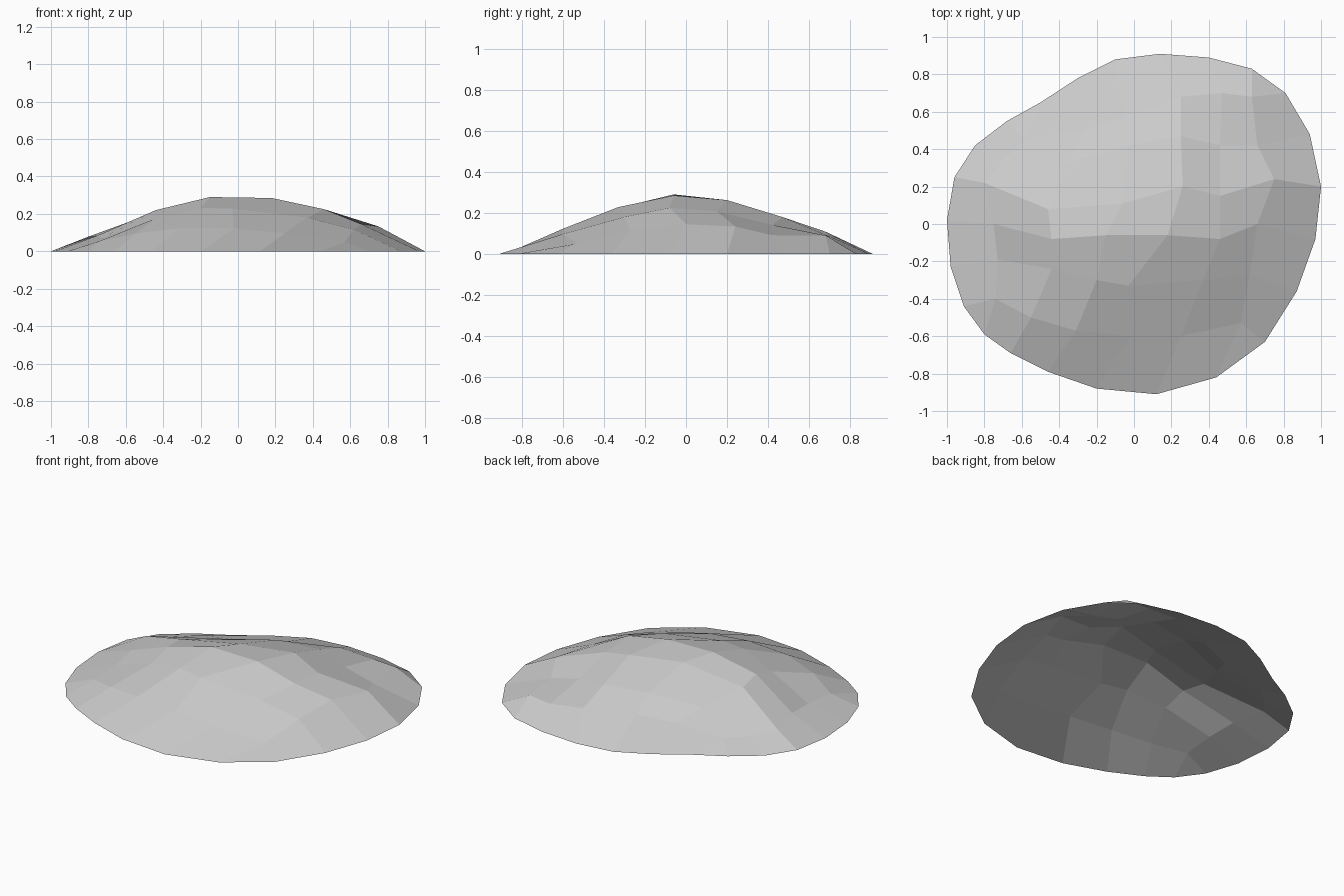
import bpy
import bmesh

# Remove the default cube if present
default_cube = bpy.data.objects.get("Cube")
if default_cube:
    bpy.data.objects.remove(default_cube, do_unlink=True)


def make_material(name, colour):
    material = bpy.data.materials.new(name)
    material.use_nodes = True
    material.diffuse_color = colour
    shader = material.node_tree.nodes["Principled BSDF"]
    shader.inputs["Base Color"].default_value = colour
    return material


# Contour lines running left to right across the mound, front to back,
# as plan points in hundredths; the end points lie on the ground rim
front_rim = [(-80, -59), (-66, -69), (-46, -79), (-20, -88), (12, -91), (44, -82)]
back_rim = [(-50, 65), (-30, 78), (-10, 88), (14, 91), (40, 89), (63, 83)]
slope_lines = [
    [(-91, -44), (-74, -40), (-55, -50), (-31, -57), (-2, -60), (25, -60), (57, -53), (70, -63)],
    [(-98, -23), (-73, -19), (-44, -24), (-20, -30), (-3, -33), (37, -30), (62, -27), (87, -36)],
    [(-100, 2), (-75, 0), (-44, -8), (-15, -6), (18, -6), (46, -8), (66, 0), (97, -8)],
    [(-96, 25), (-80, 22), (-46, 8), (-6, 11), (26, 20), (46, 15), (75, 24), (100, 20)],
    [(-85, 42), (-70, 34), (-35, 33), (-3, 42), (25, 47), (46, 42), (66, 42), (94, 48)],
    [(-68, 55), (-58, 45), (-27, 50), (-5, 57), (25, 68), (47, 70), (63, 68), (81, 70)],
]
lines = [[None] + front_rim + [None]] + slope_lines + [[None] + back_rim + [None]]

# Height = ridge profile across x, scaled by a falloff from front to back
ridge_profile = [0, .085, .22, .29, .285, .225, .145, 0]
falloff = [0, .43, .8, 1, .92, .63, .38, 0]
corner_lift = {(1, 1): .018, (6, 1): .02, (6, 6): .035, (1, 6): -.012}

# Skin the contour lines with facets; the four cut corners become triangles
bm = bmesh.new()
grid = {}
for row, line in enumerate(lines):
    for column, point in enumerate(line):
        if point is None:
            continue
        height = ridge_profile[column] * falloff[row]
        height += corner_lift.get((row, column), 0)
        grid[row, column] = bm.verts.new((point[0] / 100, point[1] / 100, height))

for row in range(len(lines) - 1):
    for column in range(len(ridge_profile) - 1):
        corners = [(row, column), (row, column + 1),
                   (row + 1, column + 1), (row + 1, column)]
        bm.faces.new([grid[corner] for corner in corners if corner in grid])

# Open-bottomed, flat-shaded mound
mesh = bpy.data.meshes.new("mound")
bm.to_mesh(mesh)
bm.free()
mesh.materials.append(make_material("light_grey_stone", (.6, .6, .6, 1)))
mound = bpy.data.objects.new("mound", mesh)
bpy.context.collection.objects.link(mound)
